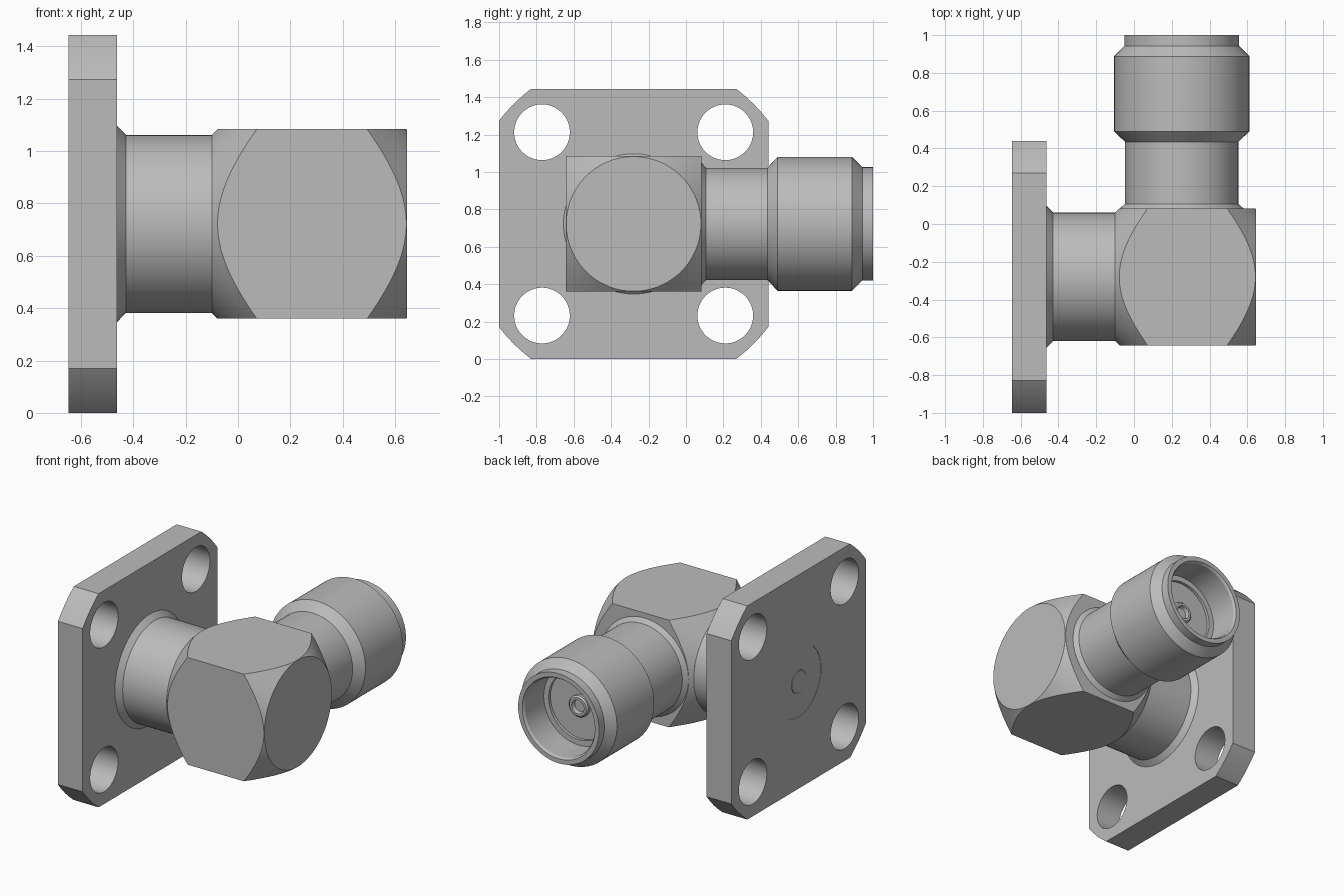
import bpy, bmesh, math
from mathutils import Matrix, Vector

cube = bpy.data.objects.get("Cube")
if cube:
    bpy.data.objects.remove(cube, do_unlink=True)

metal = bpy.data.materials.new("grey_metal")
metal.use_nodes = True
GREY = (0.5, 0.5, 0.5, 1)
metal.diffuse_color = GREY
metal.node_tree.nodes["Principled BSDF"].inputs["Base Color"].default_value = GREY

# Axes of the two arms of the elbow
CY, CZ, ARM_X = -0.28, 0.722, 0.2525
ALONG_X = Matrix.Translation((0, CY, CZ)) @ Matrix.Rotation(math.pi / 2, 4, 'Y')
ALONG_Y = Matrix.Translation((ARM_X, 0, CZ)) @ Matrix.Rotation(-math.pi / 2, 4, 'X')


def add_object(name, bm):
    bmesh.ops.recalc_face_normals(bm, faces=bm.faces)
    mesh = bpy.data.meshes.new(name)
    bm.to_mesh(mesh)
    bm.free()
    mesh.materials.append(metal)
    obj = bpy.data.objects.new(name, mesh)
    bpy.context.collection.objects.link(obj)
    return obj


def lathe(name, frame, profile, steps=96):
    """Revolve (position, radius) points about the frame's local z."""
    bm = bmesh.new()
    verts = [bm.verts.new((r, 0, t)) for t, r in profile]
    edges = [bm.edges.new(pair) for pair in zip(verts, verts[1:])]
    bmesh.ops.spin(bm, geom=verts + edges, axis=(0, 0, 1), cent=(0, 0, 0),
                   angle=math.tau, steps=steps)
    bmesh.ops.remove_doubles(bm, verts=bm.verts, dist=0.0002)
    bm.transform(frame)
    return add_object(name, bm)


def rod(name, frame, start, end, radius):
    return lathe(name, frame, [(start, 0), (start, radius), (end, radius), (end, 0)])


def box(name, low, high):
    bm = bmesh.new()
    bmesh.ops.create_cube(bm, size=1)
    low, high = Vector(low), Vector(high)
    bm.transform(Matrix.Translation((low + high) / 2) @ Matrix.Diagonal((*(high - low), 1)))
    return add_object(name, bm)


def combine(obj, cutter, operation):
    mod = obj.modifiers.new(operation, 'BOOLEAN')
    mod.object, mod.operation, mod.solver = cutter, operation, 'EXACT'
    bpy.context.view_layer.objects.active = obj
    bpy.ops.object.modifier_apply(modifier=mod.name)
    bpy.data.objects.remove(cutter, do_unlink=True)


# Flange: square plate with slightly rounded corner cuts and four screw holes
BACK, FACE = -0.647, -0.462
flange = box("mounting_flange", (BACK, CY - 0.72, 0), (FACE, CY + 0.72, 1.444))
combine(flange, rod("corner_trim", ALONG_X, -1, 0, 0.907), 'INTERSECT')
for sy in (-1, 1):
    for sz in (-1, 1):
        offset = Matrix.Translation((0, sy * 0.49, sz * 0.49))
        combine(flange, rod("screw_hole", offset @ ALONG_X, -1, 0, 0.149), 'DIFFERENCE')

# Insulator and contact set into the flange's back
combine(flange, rod("insulator_bore", ALONG_X, -1, -0.6, 0.238), 'DIFFERENCE')
lathe("rear_insulator", ALONG_X, [(-0.55, 0.238), (BACK + 0.002, 0.238), (BACK + 0.002, 0.076),
                                  (BACK + 0.004, 0.074), (BACK + 0.004, 0)])
rod("rear_contact", ALONG_X, BACK, -0.55, 0.073)

# Neck between flange and elbow block, flared at the flange
lathe("flange_neck", ALONG_X, [(-0.47, 0), (-0.47, 0.375), (FACE, 0.375), (-0.428, 0.34),
                               (-0.09, 0.34), (-0.09, 0)])

# Elbow block: a cube turned to a cone at both ends
block = box("elbow_block", (-0.1, CY - 0.362, CZ - 0.362), (0.645, CY + 0.362, CZ + 0.362))
combine(block, lathe("cone_trim", ALONG_X, [(-0.1, 0), (-0.1, 0.34), (0.08, 0.52), (0.485, 0.52),
                                            (0.646, 0.359), (0.646, 0)], 192), 'INTERSECT')

# Coupling barrel with its open socket
lathe("coupling_barrel", ALONG_Y, [
    (0.05, 0), (0.05, 0.328), (0.082, 0.328), (0.107, 0.3), (0.435, 0.3), (0.49, 0.358),
    (0.888, 0.358), (0.943, 0.303), (1.0, 0.303), (1.0, 0.272), (0.985, 0.262),
    (0.785, 0.262), (0.785, 0.225), (0.765, 0.225), (0.765, 0)])

# Hollow centre contact in the socket
lathe("centre_contact", ALONG_Y, [(0.75, 0.072), (0.785, 0.072), (0.795, 0.062), (0.795, 0.046),
                                  (0.77, 0.04), (0.77, 0)], 48)

# Smooth the round surfaces, keeping machined edges sharp
bpy.ops.object.select_all(action='DESELECT')
for obj in bpy.context.scene.objects:
    if obj.type == 'MESH' and metal.name in obj.data.materials:
        obj.select_set(True)
        bpy.context.view_layer.objects.active = obj
bpy.ops.object.shade_smooth_by_angle(angle=math.radians(25))
